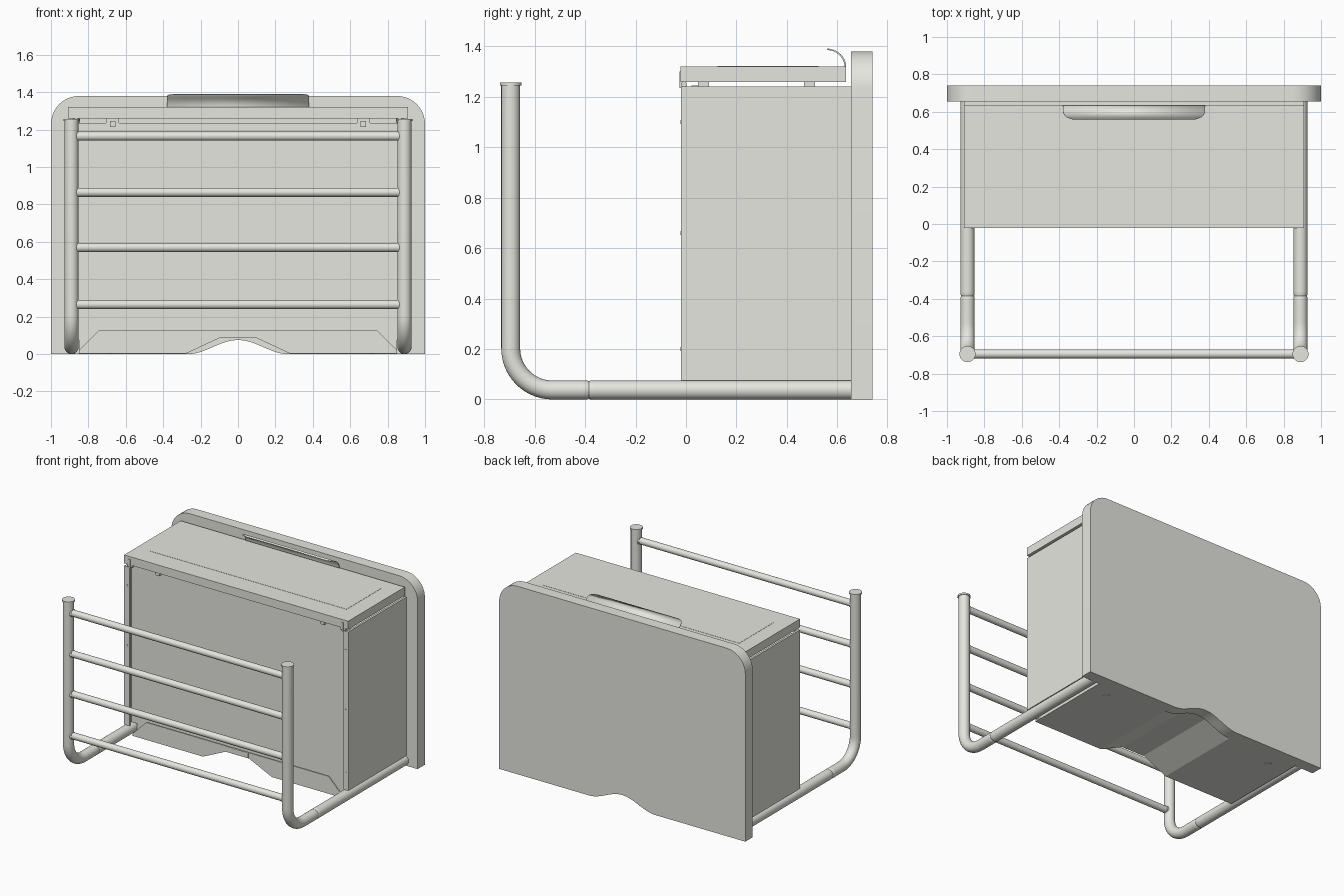
import bpy, bmesh, math
from mathutils import Vector, Matrix

cube = bpy.data.objects.get("Cube")
if cube:
    bpy.data.objects.remove(cube, do_unlink=True)

paint = bpy.data.materials.new("warm_grey")
COLOR = (0.79, 0.79, 0.74, 1)
paint.diffuse_color = COLOR
paint.use_nodes = True
paint.node_tree.nodes["Principled BSDF"].inputs["Base Color"].default_value = COLOR
SIDES = (("left", 1), ("right", -1))


def finish(name, bm, smooth=False):
    bmesh.ops.recalc_face_normals(bm, faces=bm.faces)
    mesh = bpy.data.meshes.new(name)
    bm.to_mesh(mesh)
    bm.free()
    mesh.materials.append(paint)
    obj = bpy.data.objects.new(name, mesh)
    bpy.context.collection.objects.link(obj)
    if smooth:
        bpy.ops.object.select_all(action='DESELECT')
        obj.select_set(True)
        bpy.context.view_layer.objects.active = obj
        bpy.ops.object.shade_smooth_by_angle(angle=math.radians(35))
    return obj


def box(name, x, y, z):
    """Block from (min, max) pairs."""
    bm = bmesh.new()
    bmesh.ops.create_cube(bm, size=1)
    for v in bm.verts:
        v.co = [a + (b - a) * (c + 0.5) for (a, b), c in zip((x, y, z), v.co)]
    return finish(name, bm)


def extrude(name, outline, y0, y1, smooth=False):
    """Front outline of (x, z) points pushed along y."""
    bm = bmesh.new()
    face = bm.faces.new([bm.verts.new((x, y0, z)) for x, z in outline])
    new = bmesh.ops.extrude_face_region(bm, geom=[face])["geom"]
    bmesh.ops.translate(bm, vec=(0, y1 - y0, 0),
                        verts=[g for g in new if isinstance(g, bmesh.types.BMVert)])
    return finish(name, bm, smooth)


def rod(name, start, end, radius, sides=24):
    start, end = Vector(start), Vector(end)
    axis = end - start
    bm = bmesh.new()
    place = Matrix.Translation((start + end) / 2) @ axis.to_track_quat('Z', 'Y').to_matrix().to_4x4()
    bmesh.ops.create_cone(bm, cap_ends=True, segments=sides, radius1=radius,
                          radius2=radius, depth=axis.length, matrix=place)
    return finish(name, bm, smooth=True)


def arc(cx, cz, r, a0, a1, n=10):
    return [(cx + r * math.cos(math.radians(a0 + (a1 - a0) * i / n)),
             cz + r * math.sin(math.radians(a0 + (a1 - a0) * i / n))) for i in range(n + 1)]


# Large back panel with rounded top corners and a bell-shaped arch below
HALF, RISE, STEPS = 0.27, 0.075, 24
outline = [(-1, 0)]
for i in range(STEPS + 1):
    x = -HALF + 2 * HALF * i / STEPS
    outline.append((x, RISE * (0.5 + 0.5 * math.cos(math.pi * x / HALF))))
outline += [(1, 0)] + arc(0.85, 1.23, 0.15, 0, 90) + arc(-0.85, 1.23, 0.15, 90, 180)
extrude("back_panel", outline, 0.655, 0.74, smooth=True)

# Cabinet body behind the recessed front; its floor folds over a flat-topped arch
RECESS = 0.04
floor = [(-0.85, 0.002), (-0.28, 0.002), (-0.09, 0.09), (0.09, 0.09), (0.28, 0.002), (0.85, 0.002)]
extrude("cabinet_body", [(-0.9, 0.075), (-0.85, 0.075)] + floor
        + [(0.85, 0.075), (0.9, 0.075), (0.9, 1.235), (-0.9, 1.235)], RECESS, 0.656)

# Floor sheet reaching forward to an upright lip with sloped ends
extrude("floor_front_sheet", floor + [(x, z + 0.01) for x, z in reversed(floor)], -0.005, RECESS + 0.01)
extrude("floor_front_lip", floor + [(0.85, 0.02), (0.74, 0.13), (-0.74, 0.13), (-0.85, 0.02)],
        -0.007, 0.003)
box("lip_centre_plate", (-0.09, 0.09), (-0.011, -0.006), (0.09, 0.13))

# Side walls with folded front flanges
for side, s in SIDES:
    box(side + "_side_wall", sorted((s * 0.895, s * 0.91)), (-0.02, 0.656), (0.075, 1.24))
    box(side + "_front_flange", sorted((s * 0.868, s * 0.91)), (-0.02, -0.008), (0.075, 1.24))
    for z in (0.2, 0.66, 1.1):
        rod(side + "_flange_rivet", (s * 0.889, -0.022, z), (s * 0.889, -0.015, z), 0.008, 12)

# Lid with a shallow top field
box("lid", (-0.91, 0.91), (-0.022, 0.635), (1.259, 1.32))
box("lid_field", (-0.8, 0.795), (0.125, 0.525), (1.318, 1.3215))

# Curled handle on the lid: thin swept sheet with rounded front corners
bm = bmesh.new()
rows = []
for i in range(11):
    t = math.radians(90 * i / 10)
    y, z = 0.56 + 0.072 * math.cos(t), 1.316 + 0.072 * math.sin(t)
    inset = 0.05 * (1 - math.sqrt(max(0, 1 - max(0, (0.61 - y) / 0.05) ** 2)))
    rows.append([bm.verts.new((s * (0.38 - inset), y, z)) for s in (-1, 1)])
for a, b in zip(rows, rows[1:]):
    bm.faces.new((a[0], a[1], b[1], b[0]))
handle = finish("lid_handle", bm, smooth=True)
solid = handle.modifiers.new("Thickness", 'SOLIDIFY')
solid.thickness, solid.offset = 0.006, 0

# Hinges, lid rests and floor discs on both sides
for side, s in SIDES:
    rod(side + "_hinge_pin", (s * 0.845, -0.008, 1.249), (s * 0.885, -0.008, 1.249), 0.011, 16)
    box(side + "_hinge_plate", sorted((s * 0.858, s * 0.872)), (-0.025, -0.015), (1.235, 1.3))
    for y in (0.07, 0.49):
        box(side + "_lid_rest", sorted((s * 0.635, s * 0.705)), (y - 0.022, y + 0.022), (1.233, 1.26))
    box(side + "_rest_peg", sorted((s * 0.655, s * 0.685)), (0.022, 0.05), (1.215, 1.245))
    rod(side + "_floor_disc", (s * 0.7, 0.55, 0.0), (s * 0.7, 0.55, 0.02), 0.028)

# Bent tube frame on both sides: round profile swept through floor run, bend and upright
BEND, R = 0.165, 0.0375
path = [(0.656, R), (-0.36, R), (-0.378, R), (-0.385, R), (-0.392, R), (-0.41, R)]
neck = {3: 0.92}
path += arc(-0.695 + BEND, R + BEND, BEND, 270, 180, 14) + [(-0.695, 1.246)]
for side, s in SIDES:
    bm = bmesh.new()
    rings = []
    for i, (y, z) in enumerate(path):
        (ya, za), (yb, zb) = path[max(i - 1, 0)], path[min(i + 1, len(path) - 1)]
        ring = []
        length = math.hypot(yb - ya, zb - za)
        ny, nz = -(zb - za) / length, (yb - ya) / length
        r = R * neck.get(i, 1)
        for k in range(24):
            a = 2 * math.pi * k / 24
            c, d = r * math.cos(a), r * math.sin(a)
            ring.append(bm.verts.new((s * 0.89 + c, y + ny * d, z + nz * d)))
        rings.append(ring)
    for a, b in zip(rings, rings[1:]):
        for k in range(24):
            bm.faces.new((a[k], a[k - 1], b[k - 1], b[k]))
    bm.faces.new(rings[0])
    bm.faces.new(rings[-1])
    finish(side + "_tube_frame", bm, smooth=True)
    rod(side + "_tube_cap", (s * 0.89, -0.695, 1.245), (s * 0.89, -0.695, 1.257), 0.043, 32)

# Four cross rails with end collars
for z in (0.265, 0.57, 0.865, 1.165):
    rod("cross_rail", (-0.87, -0.695, z), (0.87, -0.695, z), 0.024)
    for s in (-1, 1):
        rod("rail_collar", (s * 0.852, -0.695, z), (s * 0.87, -0.695, z), 0.027)
